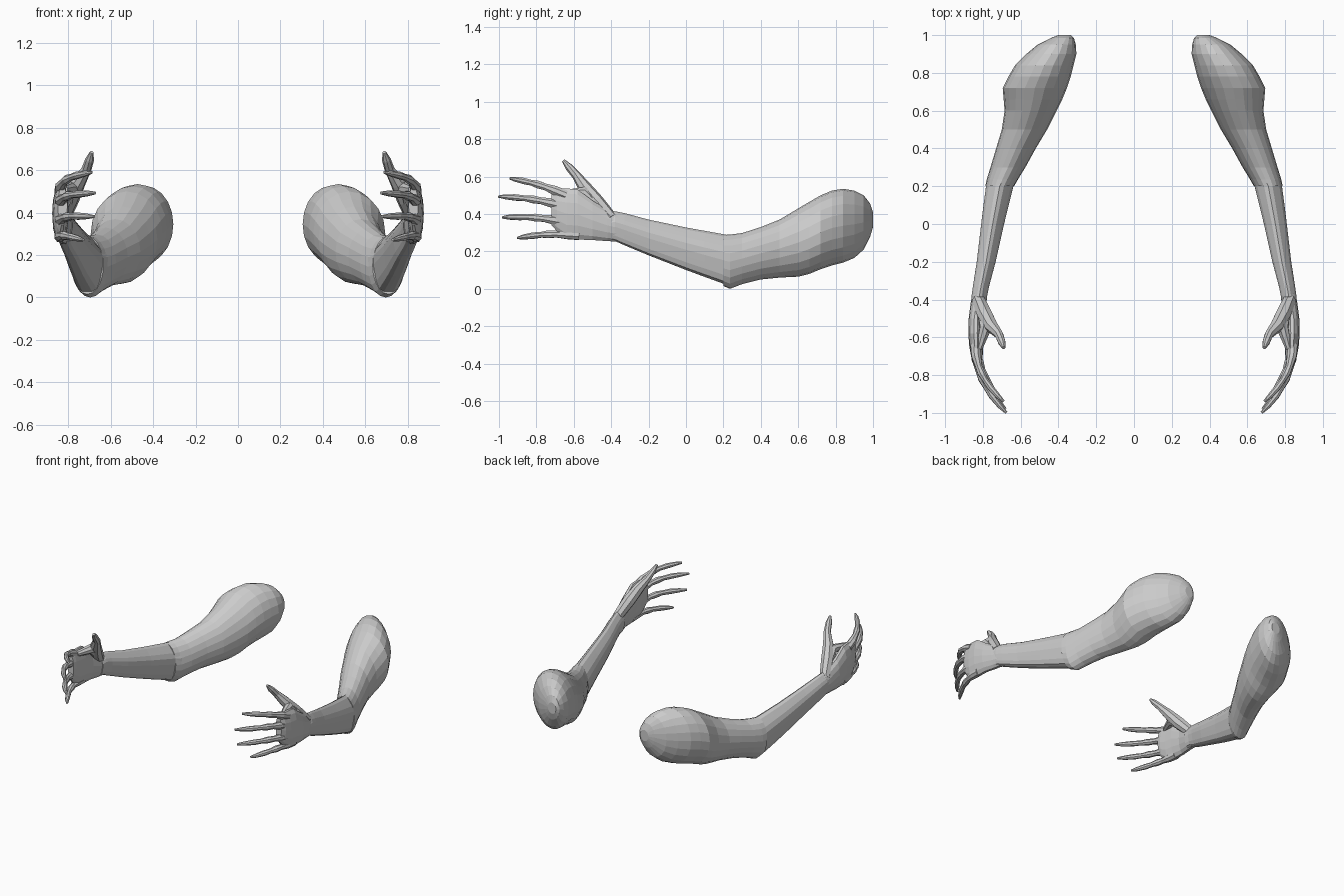
import bpy, bmesh, math
from mathutils import Vector

skin = bpy.data.materials.new("grey skin")
skin.diffuse_color = (0.6, 0.6, 0.6, 1)


def finish(name, bm):
    """Turn a bmesh into an object mirrored to the other arm."""
    bmesh.ops.recalc_face_normals(bm, faces=bm.faces)
    mesh = bpy.data.meshes.new(name)
    bm.to_mesh(mesh)
    bm.free()
    mesh.materials.append(skin)
    obj = bpy.data.objects.new(name, mesh)
    bpy.context.collection.objects.link(obj)
    obj.modifiers.new("mirror", 'MIRROR').use_mirror_merge = False
    return obj


def loft(name, rings):
    """Bridge rings of equal length and cap both ends."""
    bm = bmesh.new()
    rows = [[bm.verts.new(p) for p in ring] for ring in rings]
    n = len(rows[0])
    for a, b in zip(rows, rows[1:]):
        for i in range(n):
            j = (i + 1) % n
            bm.faces.new((a[i], a[j], b[j], b[i]))
    bm.faces.new(rows[0])
    bm.faces.new(rows[-1])
    return finish(name, bm)


def limb(name, sections, sides, groove=0.0, lobes=5):
    """Sections are (y, x min, x max, z min, z max); grooves suggest muscles."""
    rings = []
    for y, x0, x1, z0, z1 in sections:
        ring = []
        for i in range(sides):
            a = 2 * math.pi * i / sides
            g = 1 - groove * (0.5 - 0.5 * math.cos(lobes * (a - math.pi / 2)))
            c, s = math.cos(a) * g, math.sin(a) * g
            ring.append(((x0 + x1) / 2 + c * (x1 - x0) / 2, y,
                         (z0 + z1) / 2 + s * (z1 - z0) / 2))
        rings.append(ring)
    return loft(name, rings)


def digit(name, path, radii, sides=8):
    """Tapered tube with rings square to the path."""
    pts = [Vector(p) for p in path]
    rings = []
    for i, p in enumerate(pts):
        t = (pts[min(i + 1, len(pts) - 1)] - pts[max(i - 1, 0)]).normalized()
        u = t.cross(Vector((0.3, 0, 1))).normalized()
        v = t.cross(u)
        rings.append([p + radii[i] * (u * math.cos(a) + v * math.sin(a))
                      for a in (2 * math.pi * k / sides for k in range(sides))])
    return loft(name, rings)


# shoulder and upper arm
limb("upper_arm", [
    (1.0, 0.335, 0.40, 0.33, 0.41),
    (0.985, 0.318, 0.44, 0.28, 0.455),
    (0.95, 0.308, 0.51, 0.21, 0.50),
    (0.90, 0.305, 0.57, 0.165, 0.525),
    (0.84, 0.32, 0.63, 0.14, 0.535),
    (0.78, 0.335, 0.665, 0.125, 0.525),
    (0.72, 0.355, 0.695, 0.105, 0.50),
    (0.66, 0.38, 0.69, 0.08, 0.465),
    (0.60, 0.41, 0.685, 0.065, 0.43),
    (0.50, 0.46, 0.70, 0.06, 0.37),
    (0.40, 0.52, 0.73, 0.05, 0.33),
    (0.30, 0.575, 0.76, 0.025, 0.298),
    (0.235, 0.615, 0.78, 0.0, 0.29),
    (0.20, 0.635, 0.787, 0.015, 0.288)], 20, 0.0)

# forearm with tendon grooves
limb("forearm", [
    (0.24, 0.61, 0.775, 0.01, 0.285),
    (0.20, 0.635, 0.787, 0.015, 0.292),
    (0.10, 0.66, 0.80, 0.052, 0.31),
    (0.0, 0.685, 0.812, 0.09, 0.328),
    (-0.20, 0.73, 0.835, 0.17, 0.37),
    (-0.33, 0.765, 0.855, 0.225, 0.405),
    (-0.38, 0.775, 0.862, 0.248, 0.415),
    (-0.42, 0.78, 0.862, 0.255, 0.405)], 20, 0.09)

# palm
limb("palm", [
    (-0.36, 0.785, 0.855, 0.25, 0.40),
    (-0.42, 0.785, 0.865, 0.253, 0.425),
    (-0.50, 0.80, 0.875, 0.258, 0.475),
    (-0.58, 0.80, 0.877, 0.26, 0.535),
    (-0.64, 0.80, 0.873, 0.264, 0.54),
    (-0.69, 0.80, 0.865, 0.305, 0.535),
    (-0.72, 0.805, 0.85, 0.34, 0.525)], 14)

# thumb, with its wide base in the palm
digit("thumb", [(0.825, -0.40, 0.375), (0.79, -0.48, 0.465), (0.755, -0.54, 0.54),
                (0.715, -0.585, 0.605), (0.70, -0.625, 0.65), (0.69, -0.655, 0.685)],
      [0.035, 0.042, 0.036, 0.024, 0.021, 0.009])

# webbing between thumb and index finger
digit("thumb_web", [(0.80, -0.47, 0.44), (0.785, -0.55, 0.515), (0.82, -0.66, 0.51)],
      [0.03, 0.034, 0.018])

# four fingers curling inward: base y, base z, tip x, tip y, tip z
fingers = {"index_finger": (-0.64, 0.50, 0.69, -0.94, 0.59),
           "middle_finger": (-0.64, 0.44, 0.675, -1.0, 0.493),
           "ring_finger": (-0.63, 0.355, 0.68, -0.98, 0.382),
           "little_finger": (-0.57, 0.287, 0.73, -0.90, 0.272)}
radii = [0.028, 0.027, 0.019, 0.022, 0.016, 0.018, 0.014, 0.007]
for name, (y0, z0, x1, y1, z1) in fingers.items():
    path = []
    for t in (0, 0.2, 0.38, 0.5, 0.62, 0.75, 0.9, 1):
        path.append((0.84 + (x1 - 0.84) * t ** 2.2,
                     y0 + (y1 - y0) * t,
                     z0 + (z1 - z0) * t + 0.012 * math.sin(math.pi * t)))
    digit(name, path, radii)
